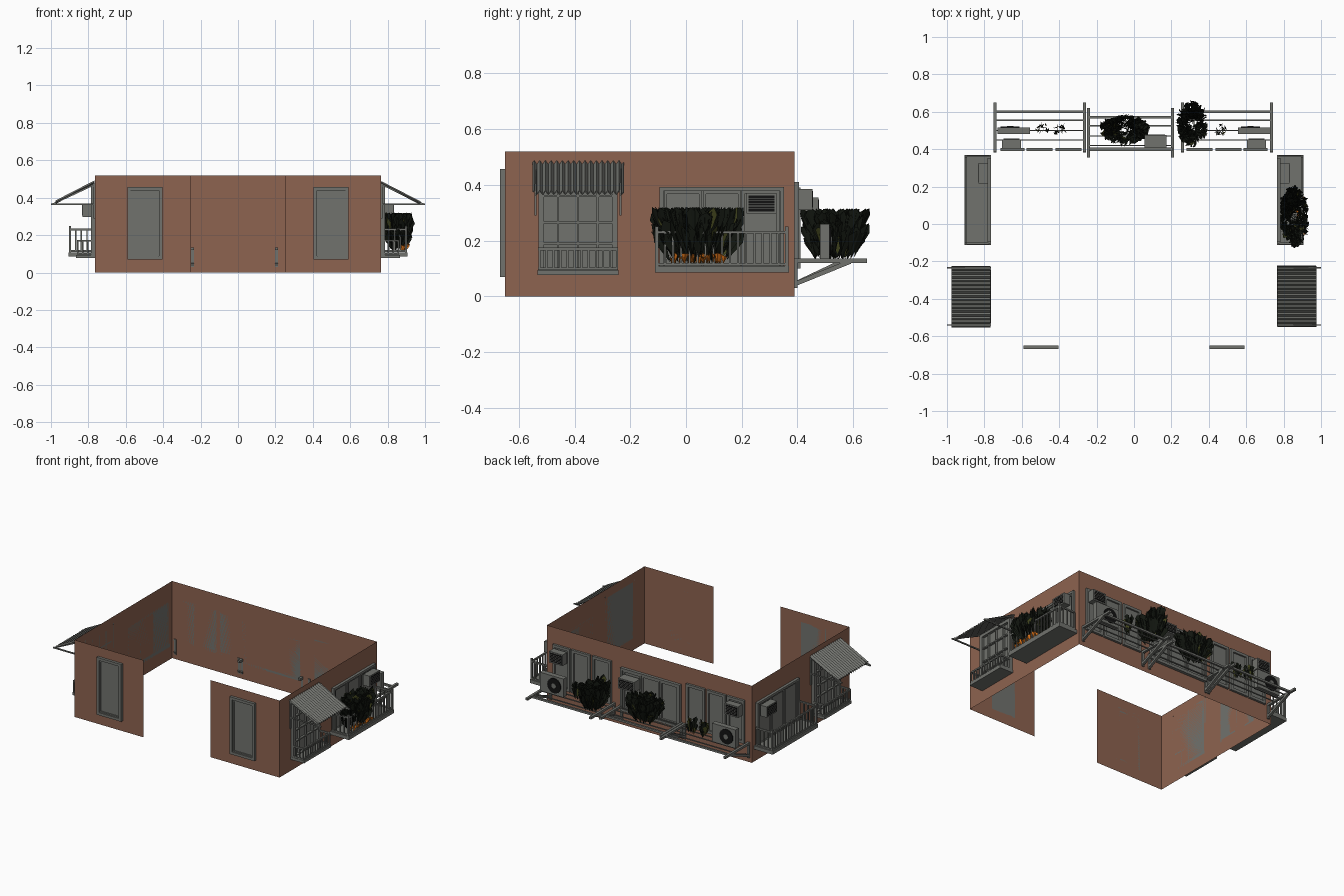
import bpy, bmesh, math, random
from mathutils import Vector, Matrix

if "Cube" in bpy.data.objects:
    bpy.data.objects.remove(bpy.data.objects["Cube"])
random.seed(4)

def mat(name, r, g, b):
    m = bpy.data.materials.new(name)
    m.diffuse_color = (r, g, b, 1)
    m.use_nodes = True
    m.node_tree.nodes["Principled BSDF"].inputs["Base Color"].default_value = m.diffuse_color
    return m

WALL = mat("brown_wall", 0.27, 0.125, 0.08)
GREY = mat("grey_metal", 0.165, 0.17, 0.155)
BLACK = mat("black_vent", 0.006, 0.006, 0.006)
LEAF = mat("dark_leaf", 0.006, 0.008, 0.005)
OLIVE = mat("olive_leaf", 0.05, 0.055, 0.012)
ORANGE = mat("orange_flower", 0.75, 0.18, 0.01)

X, YF, YB, H = 0.765, -0.65, 0.39, 0.52

def finish(bm, name, *mats):
    me = bpy.data.meshes.new(name)
    bm.to_mesh(me)
    bm.free()
    ob = bpy.data.objects.new(name, me)
    bpy.context.collection.objects.link(ob)
    for m in mats:
        me.materials.append(m)
    return ob

def box(bm, a, b, mi=0):
    a, b = Vector(a), Vector(b)
    d = b - a
    M = Matrix.Translation((a + b) / 2) @ Matrix.Diagonal((abs(d.x), abs(d.y), abs(d.z), 1))
    for f in {f for v in bmesh.ops.create_cube(bm, size=1, matrix=M)['verts'] for f in v.link_faces}:
        f.material_index = mi

def bar(bm, a, b, w):
    # square beam between two points
    a, b = Vector(a), Vector(b)
    d = b - a
    M = Matrix.Translation((a + b) / 2) @ d.to_track_quat('Z', 'Y').to_matrix().to_4x4()
    bmesh.ops.create_cube(bm, size=1, matrix=M @ Matrix.Diagonal((w, w, d.length, 1)))

# Wall-local mappings: u along the wall, d outwards, z up
def side(s): return lambda u, d, z: (s * (X + d), u, z)
def back(u, d, z): return (u, YB + d, z)
def front(u, d, z): return (u, YF - d, z)

def frame(bm, P, u0, u1, z0, z1, w, d):
    for a, b, c, e in ((u0, u0 + w, z0, z1), (u1 - w, u1, z0, z1),
                       (u0 + w, u1 - w, z0, z0 + w), (u0 + w, u1 - w, z1 - w, z1)):
        box(bm, P(a, 0, c), P(b, d, e))

def window(name, P, u0, u1, z0, z1, panels=1, w=0.015, d=0.018):
    bm = bmesh.new()
    frame(bm, P, u0, u1, z0, z1, w, d)
    step = (u1 - u0 - 2 * w) / panels
    for i in range(panels):
        a = u0 + w + i * step
        box(bm, P(a, 0, z0 + w), P(a + step, 0.004, z1 - w))
        if panels > 1:
            frame(bm, P, a + 0.002, a + step - 0.002, z0 + w, z1 - w, 0.01, d * 0.7)
    return finish(bm, name, GREY)

def aircon(name, P, u0, u1, z0, z1, d0, d1):
    # small unit with a slatted black vent
    bm = bmesh.new()
    box(bm, P(u0, d0, z0), P(u1, d1, z1))
    m = 0.008
    box(bm, P(u0 + m, d1, z0 + m), P(u1 - m, d1 + 0.002, z1 - m), 1)
    for i in range(1, 6):
        z = z0 + m + (z1 - z0 - 2 * m) * i / 6
        box(bm, P(u0 + m, d1, z - 0.001), P(u1 - m, d1 + 0.003, z + 0.001))
    finish(bm, name, GREY, BLACK)

def condenser(name, u0, u1):
    bm = bmesh.new()
    box(bm, (u0, 0.48, 0.135), (u1, 0.515, 0.26))
    c = (u0 + u1) / 2 - 0.02
    for r, y, mi in ((0.05, 0.517, 1), (0.017, 0.52, 0)):
        M = Matrix.Translation((c, y, 0.198)) @ Matrix.Rotation(math.pi / 2, 4, 'X')
        r_ = bmesh.ops.create_cone(bm, cap_ends=True, segments=20, radius1=r, radius2=r, depth=0.006, matrix=M)
        for f in {f for v in r_['verts'] for f in v.link_faces}:
            f.material_index = mi
    finish(bm, name, GREY, BLACK)

def plant(name, c, rx, ry, h, n, olive=0.06, orange=0, lw=0.022):
    # spreading clump of folded pointed leaves
    bm = bmesh.new()
    c = Vector(c)
    def leaf(base, tip, w, mi):
        mid = base.lerp(tip, 0.6) + Vector((0, 0, 0.015))
        t = (tip - base).cross(Vector((random.uniform(-1, 1), random.uniform(-1, 1), 0.3))).normalized() * w
        vs = [bm.verts.new(p) for p in (base, mid + t, tip, mid - t)]
        for tri in ((0, 1, 2), (0, 2, 3)):
            bm.faces.new([vs[i] for i in tri]).material_index = mi
    for i in range(n):
        a, r = random.uniform(0, 2 * math.pi), math.sqrt(random.random())
        ux, uy = math.cos(a) * r, math.sin(a) * r
        z = random.uniform(0.0, 0.6)
        base = c + Vector((ux * rx * (0.5 + z * 0.45), uy * ry * (0.6 + z * 0.35), h * z))
        tip = c + Vector((ux * rx, uy * ry, h * min(1, z + random.uniform(0.35, 0.6))))
        leaf(base, tip, lw * random.uniform(0.7, 1.2), 1 if random.random() < olive else 0)
    for i in range(orange):
        p = c + Vector((random.uniform(0.1, 0.5) * rx, random.uniform(-0.55, 0.55) * ry, 0))
        leaf(p, p + Vector((0.02, random.uniform(-0.01, 0.01), random.uniform(0.02, 0.04))), 0.012, 2)
    finish(bm, name, LEAF, OLIVE, ORANGE)

# Wall shell, open in the middle of the front
bm = bmesh.new()
path = [(-0.25, YF), (-X, YF), (-X, YB), (X, YB), (X, YF), (0.25, YF)]
cols = [(bm.verts.new((x, y, 0)), bm.verts.new((x, y, H))) for x, y in path]
for (a, b), (c, d) in zip(cols, cols[1:]):
    bm.faces.new((a, b, d, c))
finish(bm, "wall_shell", WALL)

def railing(bm, P, u0, u1, d1, z0, z1, step, w):
    # rails and balusters round three sides
    pts = [(u0, 0.012), (u0, d1), (u1, d1), (u1, 0.012)]
    for (a, b), (c, d) in zip(pts, pts[1:]):
        bar(bm, P(a, b, z0), P(c, d, z0), w * 1.2)
        bar(bm, P(a, b, z1), P(c, d, z1), w * 1.4)
        n = max(1, round(math.hypot(c - a, d - b) / step))
        for i in range(n + 1):
            t = i / n
            u, e = a + (c - a) * t, b + (d - b) * t
            bar(bm, P(u, e, z0), P(u, e, z1), w)

for s, tag in ((1, "right"), (-1, "left")):
    P = side(s)
    # front window
    window(tag + "_front_window", front, *sorted((s * 0.405, s * 0.59)), 0.07, 0.457, w=0.018)
    bm = bmesh.new()
    frame(bm, front, *sorted((s * 0.425, s * 0.572)), 0.088, 0.435, 0.008, 0.01)
    finish(bm, tag + "_front_window_sash", GREY)

    # balcony door, balcony slab, railing and unit
    window(tag + "_balcony_window", P, -0.095, 0.352, 0.085, 0.392, 3)
    aircon(tag + "_balcony_aircon", P, 0.217, 0.325, 0.297, 0.37, 0.018, 0.066)
    bm = bmesh.new()
    box(bm, P(-0.112, 0, 0.085), P(0.37, 0.142, 0.108))
    railing(bm, P, -0.105, 0.362, 0.133, 0.115, 0.23, 0.03, 0.007)
    for u in (-0.105, 0.362):
        bar(bm, P(u, 0.133, 0.1), P(u, 0.133, 0.25), 0.012)
    finish(bm, tag + "_balcony", GREY)

    # barred window with flower box rail
    window(tag + "_barred_window", P, -0.53, -0.245, 0.08, 0.46, 1, 0.02, 0.022)
    bm = bmesh.new()
    for i in range(1, 4):
        u = -0.53 + 0.285 * i / 4
        box(bm, P(u - 0.004, 0, 0.09), P(u + 0.004, 0.018, 0.45))
    for z in (0.19, 0.265, 0.36):
        box(bm, P(-0.52, 0, z - 0.004), P(-0.255, 0.018, z + 0.004))
    finish(bm, tag + "_window_bars", GREY)
    bm = bmesh.new()
    box(bm, P(-0.532, 0, 0.077), P(-0.242, 0.1, 0.095))
    railing(bm, P, -0.526, -0.248, 0.092, 0.1, 0.17, 0.025, 0.007)
    finish(bm, tag + "_window_box", GREY)

    # corrugated awning
    bm = bmesh.new()
    prev, n = None, 64
    for i in range(n + 1):
        u = -0.55 + 0.325 * i / n
        o = 0.007 * math.sin(i / 4 * 2 * math.pi)
        cur = [bm.verts.new(P(u, 0.002, 0.481 + o)), bm.verts.new(P(u, 0.21, 0.374 + o))]
        if prev:
            bm.faces.new((prev[0], prev[1], cur[1], cur[0]))
        prev = cur
    finish(bm, tag + "_awning", GREY).modifiers.new("thick", 'SOLIDIFY').thickness = 0.004
    bm = bmesh.new()
    for u in (-0.54, -0.235):
        bar(bm, P(u, 0.004, 0.29), P(u, 0.004, 0.475), 0.008)
        bar(bm, P(u, 0, 0.364), P(u, 0.235, 0.364), 0.008)
        bar(bm, P(u, 0, 0.472), P(u, 0.23, 0.364), 0.008)
    finish(bm, tag + "_awning_bracket", GREY)

    # back windows, unit and condenser on this side
    for i, (a, b) in enumerate(((0.28, 0.42), (0.435, 0.575), (0.585, 0.715))):
        window(f"{tag}_back_window_{i}", back, *sorted((s * a, s * b)), 0.12, 0.41, w=0.018, d=0.015)
    aircon(tag + "_back_aircon", back, *sorted((s * 0.605, s * 0.705)), 0.31, 0.385, 0.015, 0.063)
    condenser(tag + "_condenser", *sorted((s * 0.555, s * 0.73)))

# middle back window
window("middle_back_window", back, -0.24, 0.205, 0.1, 0.39, 3, d=0.02)
aircon("middle_back_aircon", back, 0.055, 0.175, 0.285, 0.355, 0.02, 0.085)

# back racks on diagonal braces
for name, x0, x1, ye in (("left_rack", -0.742, -0.265, 0.65), ("middle_rack", -0.244, 0.206, 0.62),
                         ("right_rack", 0.26, 0.735, 0.65)):
    bm = bmesh.new()
    for x in (x0, x1):
        box(bm, (x - 0.008, ye - 0.265, 0.12), (x + 0.008, ye, 0.135))
        bar(bm, (x, 0.385, 0.042), (x, ye - 0.06, 0.125), 0.016)
        box(bm, (x - 0.008, 0.388, 0.03), (x + 0.008, 0.4, 0.13))
    for k, w in ((0.05, 0.013), (0.095, 0.006), (0.15, 0.006), (0.2, 0.006)):
        bar(bm, (x0, ye - k, 0.128), (x1, ye - k, 0.128), w)
    finish(bm, name, GREY)

# plants
plant("balcony_plant", (0.855, 0.04, 0.115), 0.085, 0.17, 0.205, 420, orange=45)
plant("middle_back_plant", (-0.05, 0.505, 0.13), 0.14, 0.08, 0.175, 320)
plant("right_back_plant", (0.31, 0.535, 0.13), 0.085, 0.125, 0.185, 320)
for i, x in enumerate((-0.49, -0.4, 0.46)):
    plant(f"small_plant_{i}", (x, 0.505, 0.13), 0.038, 0.035, 0.13, 26, olive=0.35, lw=0.014)
